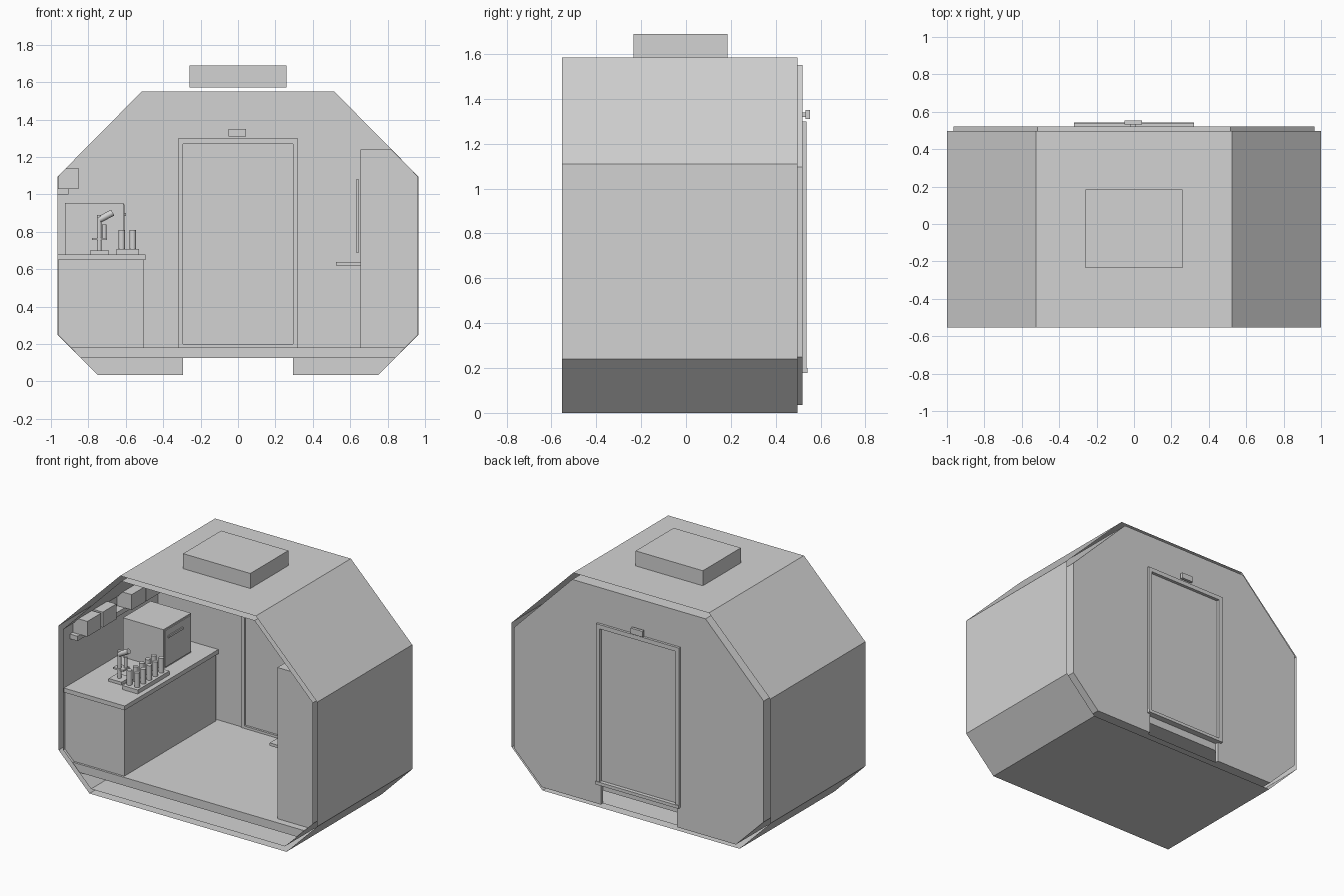
import bpy, bmesh, math
from mathutils import Vector, Matrix

cube = bpy.data.objects.get("Cube")
if cube:
    bpy.data.objects.remove(cube, do_unlink=True)

grey = bpy.data.materials.new("light_grey")
grey.use_nodes = True
COLOUR = (0.65, 0.65, 0.65, 1.0)
grey.diffuse_color = COLOUR
grey.node_tree.nodes["Principled BSDF"].inputs["Base Color"].default_value = COLOUR


def finish(name, bm):
    bmesh.ops.recalc_face_normals(bm, faces=bm.faces)
    mesh = bpy.data.meshes.new(name)
    bm.to_mesh(mesh)
    bm.free()
    mesh.materials.append(grey)
    obj = bpy.data.objects.new(name, mesh)
    bpy.context.collection.objects.link(obj)
    return obj


def extrude_y(name, profile, y0, y1, caps=True):
    """Sweep an x-z outline along y, with or without end faces."""
    bm = bmesh.new()
    near = [bm.verts.new((x, y0, z)) for x, z in profile]
    far = [bm.verts.new((x, y1, z)) for x, z in profile]
    n = len(profile)
    for i in range(n):
        j = (i + 1) % n
        bm.faces.new((near[i], near[j], far[j], far[i]))
    if caps:
        bm.faces.new(near)
        bm.faces.new(far)
    return finish(name, bm)


def box(name, x0, x1, y0, y1, z0, z1):
    return extrude_y(name, [(x0, z0), (x1, z0), (x1, z1), (x0, z1)], y0, y1)


def rod(name, start, end, radius, sides=12):
    a, b = Vector(start), Vector(end)
    bm = bmesh.new()
    bmesh.ops.create_cone(bm, cap_ends=True, segments=sides, radius1=radius,
                          radius2=radius, depth=(b - a).length)
    turn = (b - a).to_track_quat("Z", "Y").to_matrix().to_4x4()
    bm.transform(Matrix.Translation((a + b) / 2) @ turn)
    obj = finish(name, bm)
    bpy.ops.object.select_all(action="DESELECT")
    obj.select_set(True)
    bpy.context.view_layer.objects.active = obj
    bpy.ops.object.shade_smooth_by_angle(angle=math.radians(40))
    return obj


def octagon(half):
    """Mirror the right half outline, listed from bottom to top."""
    return half + [(-x, z) for x, z in reversed(half)]


FRONT, BACK, OUT = -0.553, 0.497, 0.52
FLOOR = 0.183

# Outer skin and inner lining, both open at the ends
outer = [(0.762, 0), (1, 0.24), (1, 1.11), (0.525, 1.585)]
inner = [(0.75, 0.035), (0.965, 0.25), (0.965, 1.095), (0.515, 1.55)]
extrude_y("outer_shell", octagon(outer), FRONT, BACK, caps=False)
extrude_y("inner_lining", octagon(inner), FRONT, BACK, caps=False)
box("roof_unit", -0.26, 0.26, -0.235, 0.185, 1.573, 1.69)

# Back wall with a doorway that runs down to its lower edge
doorway = [(-0.295, 0.035), (-0.295, 1.27), (0.295, 1.27), (0.295, 0.035)]
extrude_y("back_wall", octagon(inner) + doorway, BACK, OUT)

# Floor slab
extrude_y("floor", octagon([(0.84, 0.125), (0.896, FLOOR)]), FRONT + 0.003, BACK)

# Door, frame and sign on both faces of the wall
box("door", -0.295, 0.295, 0.503, 0.515, 0.2, 1.27)
for side, x in (("left", 0.293), ("right", -0.32)):
    box(side + "_door_post", x, x + 0.027, 0.488, 0.537, FLOOR, 1.3)
box("door_lintel", -0.32, 0.32, 0.488, 0.537, 1.27, 1.3)
box("door_sill", -0.32, 0.32, 0.488, 0.542, 0.178, 0.2)
box("outer_sign", -0.05, 0.042, 0.533, 0.553, 1.31, 1.35)
box("sign_bracket", -0.02, 0.012, OUT, 0.535, 1.32, 1.34)
box("inner_sign", -0.05, 0.042, 0.48, BACK, 1.31, 1.35)

# Counter against the right wall
extrude_y("counter_body", [(-0.505, FLOOR), (-0.895, FLOOR), (-0.963, 0.25),
                           (-0.963, 0.65), (-0.505, 0.65)], -0.535, 0.48)
box("counter_top", -0.965, -0.495, -0.545, 0.49, 0.65, 0.68)

# Tall cabinet against the left wall, trimmed to the sloping roof
extrude_y("tall_cabinet", [(0.655, FLOOR), (0.895, FLOOR), (0.963, 0.25),
                           (0.963, 1.095), (0.82, 1.24), (0.655, 1.24)], -0.5, 0.48)
box("cabinet_ledge", 0.525, 0.655, -0.4, 0.05, 0.62, 0.64)
box("cabinet_panel", 0.63, 0.646, -0.4, 0.05, 0.69, 1.08)

# Wall shelf with storage boxes
box("wall_shelf", -0.964, -0.905, -0.48, 0.45, 1.0, 1.033)
for i, y in enumerate((-0.45, -0.28, 0.04, 0.2)):
    extrude_y(f"storage_box_{i + 1}", [(-0.85, 1.033), (-0.963, 1.033), (-0.963, 1.095),
                                       (-0.92, 1.14), (-0.85, 1.14)], y, y + 0.15)

# Counter appliance with a side door and handle
box("appliance", -0.925, -0.612, 0.05, 0.355, 0.68, 0.955)
box("appliance_door", -0.612, -0.606, 0.06, 0.345, 0.69, 0.945)
box("appliance_handle", -0.608, -0.598, 0.09, 0.25, 0.885, 0.9)

# Tap with an angled spout and a small side lever
box("tap_base", -0.79, -0.69, -0.3, -0.2, 0.68, 0.7)
rod("tap_column", (-0.742, -0.25, 0.7), (-0.742, -0.25, 0.89), 0.013)
rod("tap_spout", (-0.742, -0.25, 0.865), (-0.67, -0.25, 0.903), 0.018)
box("tap_rest", -0.78, -0.7, -0.265, -0.2, 0.757, 0.768)
rod("tap_lever", (-0.715, -0.22, 0.765), (-0.715, -0.22, 0.84), 0.012)

# Tray holding two rows of bottles
box("bottle_tray", -0.65, -0.53, -0.35, 0.0, 0.68, 0.708)
for row, x in enumerate((-0.622, -0.563)):
    for i in range(5):
        y = -0.31 + 0.067 * i
        rod(f"bottle_{row + 1}_{i + 1}", (x, y, 0.7), (x, y, 0.81), 0.018)
